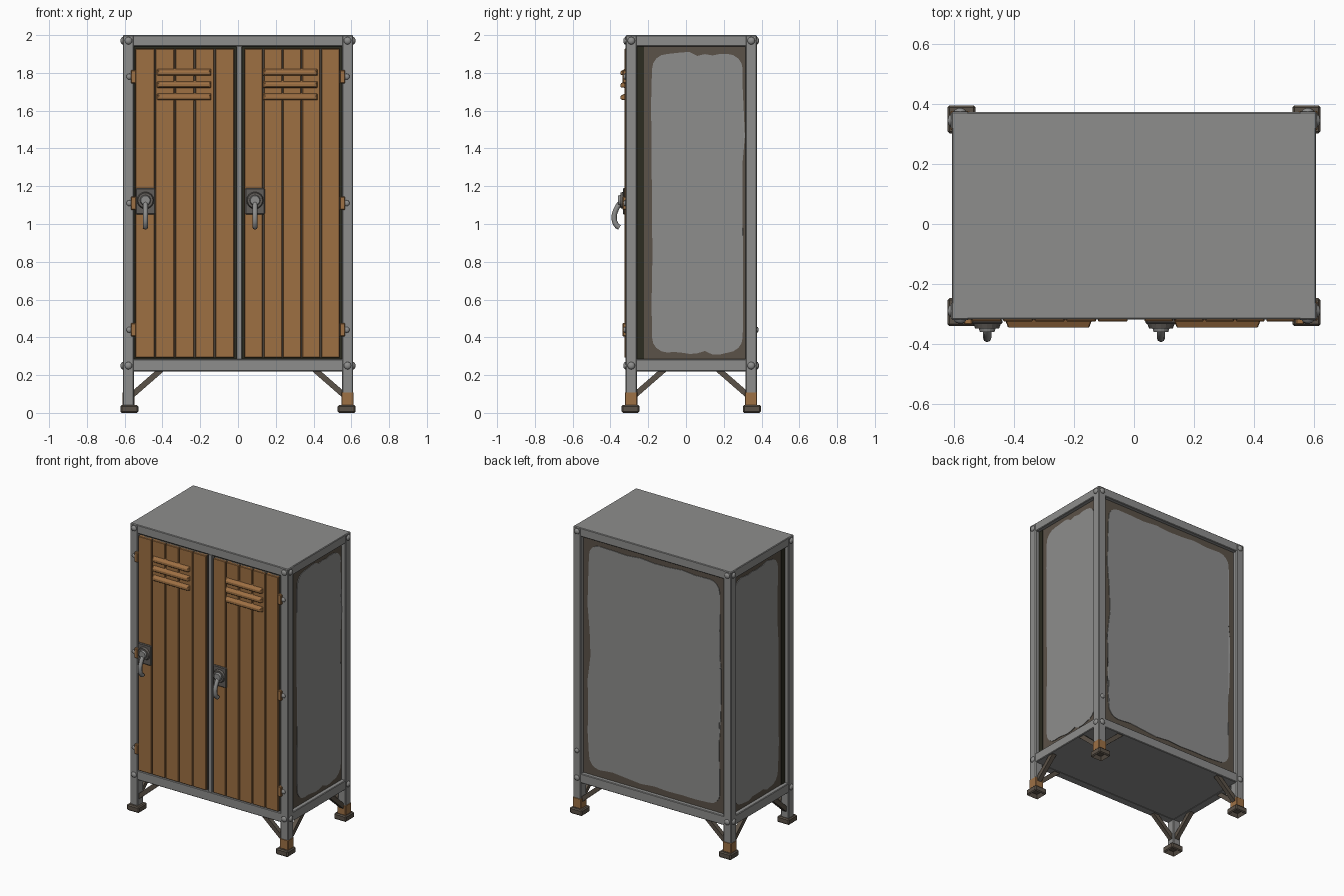
import bpy, bmesh, math, random
from mathutils import Vector

random.seed(4)
if "Cube" in bpy.data.objects:
    bpy.data.objects.remove(bpy.data.objects["Cube"])


def material(name, rgb):
    m = bpy.data.materials.new(name)
    m.use_nodes = True
    m.diffuse_color = (*rgb, 1)
    m.node_tree.nodes["Principled BSDF"].inputs["Base Color"].default_value = (*rgb, 1)
    return m


grey = material("painted grey steel", (0.27, 0.27, 0.265))
wood = material("orange brown wood", (0.34, 0.16, 0.055))
rust = material("orange rust", (0.34, 0.165, 0.06))
brown = material("weathered brown", (0.105, 0.085, 0.065))
iron = material("dark iron", (0.12, 0.11, 0.10))
shadow = material("grimy black", (0.025, 0.025, 0.015))


def finish(bm, name, mat, smooth=False):
    bmesh.ops.recalc_face_normals(bm, faces=bm.faces)
    me = bpy.data.meshes.new(name)
    bm.to_mesh(me)
    bm.free()
    me.materials.append(mat)
    ob = bpy.data.objects.new(name, me)
    bpy.context.collection.objects.link(ob)
    if smooth:
        for p in me.polygons:
            p.use_smooth = True
    return ob


def box(name, mat, x, y, z, bevel=0.0):
    """Box from (min, max) ranges, optionally with bevelled edges."""
    bm = bmesh.new()
    bmesh.ops.create_cube(bm, size=1)
    for v in bm.verts:
        v.co = [r[0] + (c + 0.5) * (r[1] - r[0]) for r, c in zip((x, y, z), v.co)]
    if bevel:
        bmesh.ops.bevel(bm, geom=bm.edges[:], offset=bevel, segments=1, affect='EDGES')
    return finish(bm, name, mat)


def around(c, half):
    return (c - half, c + half)


def aim(bm, centre, direction):
    rot = Vector(direction).to_track_quat('Z', 'Y')
    for v in bm.verts:
        v.co = rot @ v.co + Vector(centre)


def bolt(name, centre, direction, r=0.02, mat=grey):
    bm = bmesh.new()
    bmesh.ops.create_uvsphere(bm, u_segments=12, v_segments=8, radius=r)
    bmesh.ops.scale(bm, vec=(1, 1, 0.6), verts=bm.verts)
    aim(bm, centre, direction)
    finish(bm, name, mat, True)


def disc(name, mat, centre, r1, r2, depth):
    bm = bmesh.new()
    bmesh.ops.create_cone(bm, cap_ends=True, segments=16, radius1=r1, radius2=r2, depth=depth)
    aim(bm, centre, (0, -1, 0))
    finish(bm, name, mat)


def strut(name, a, b, width):
    a, b = Vector(a), Vector(b)
    bm = bmesh.new()
    bmesh.ops.create_cube(bm, size=1)
    bmesh.ops.scale(bm, vec=(width, width, (b - a).length), verts=bm.verts)
    aim(bm, (a + b) / 2, b - a)
    finish(bm, name, brown)


def worn_paint(name, u, z, place):
    """Thin plate with rounded, uneven edges; place maps (u, z) to 3D."""
    cu, cz = sum(u) / 2, sum(z) / 2
    hu, hz, r = (u[1] - u[0]) / 2, (z[1] - z[0]) / 2, 0.08
    outline = []
    corners = [(1, 1), (-1, 1), (-1, -1), (1, -1)]
    for i, (sx, sz) in enumerate(corners):
        for k in range(5):
            a = math.pi / 2 * (i + k / 4)
            outline.append((cu + sx * (hu - r) + r * math.cos(a), cz + sz * (hz - r) + r * math.sin(a)))
        nx, nz = corners[(i + 1) % 4]
        start = outline[-1]
        end = (cu + nx * (hu - r) + r * math.cos(a), cz + nz * (hz - r) + r * math.sin(a))
        for k in range(1, 8):
            w = random.uniform(-0.012, 0.012)
            outline.append((start[0] + (end[0] - start[0]) * k / 8 + w * abs(math.cos(a)),
                            start[1] + (end[1] - start[1]) * k / 8 + w * abs(math.sin(a))))
    bm = bmesh.new()
    f = bm.faces.new([bm.verts.new(place(p, q)) for p, q in outline])
    bmesh.ops.triangulate(bm, faces=[f])
    ob = finish(bm, name, grey)
    mod = ob.modifiers.new("thickness", 'SOLIDIFY')
    mod.thickness = 0.004
    mod.offset = 0


# Corner posts, legs, feet and braces
X, YF, YB, W = 0.61, -0.32, 0.375, 0.06
for sx, side in ((-1, "right"), (1, "left")):
    for y0, sy, end in ((YF, -1, "front"), (YB, 1, "back")):
        tag = f"{end}_{side}"
        px, py = sx * (X - W / 2), y0 - sy * W / 2
        box("post_" + tag, grey, around(px, W / 2), around(py, W / 2), (0.03, 2.0), 0.005)
        if (sx, sy) != (-1, -1):
            box("rust_band_" + tag, rust, around(px, 0.032), around(py, 0.032), (0.04, 0.11), 0.003)
        foot = box("foot_" + tag, brown, around(sx * 0.575, 0.047), around(py - sy * -0.004, 0.047), (0, 0.042), 0.007)
        bm = bmesh.new()
        bm.from_mesh(foot.data)
        base = min(bm.faces, key=lambda f: f.calc_center_median().z)
        bmesh.ops.inset_region(bm, faces=[base], thickness=0.018)
        bmesh.ops.translate(bm, vec=(0, 0, 0.025), verts=base.verts)
        bm.to_mesh(foot.data)
        bm.free()
        strut("brace_x_" + tag, (px - sx * 0.02, py, 0.095), (px - sx * 0.175, py, 0.23), 0.03)
        strut("brace_y_" + tag, (px, py - sy * 0.02, 0.095), (px, py - sy * 0.175, 0.23), 0.03)
        for z in (0.25, 1.97):
            bolt("bolt_end_" + tag, (px, y0, z), (0, sy, 0))
            bolt("bolt_side_" + tag, (sx * X, py, z), (sx, 0, 0))
bolt("bolt_back_extra", (0.58, YB, 0.44), (0, 1, 0), 0.016)

# Top and bottom rails
for z, level in ((0.22, "bottom"), (1.94, "top")):
    zr = (z, z + (0.06 if level == "top" else 0.065))
    for y, end in (((YF + 0.002, YF + W), "front"), ((YB - W, YB - 0.002), "back")):
        box(f"rail_{level}_{end}", grey, (-0.56, 0.56), y, zr, 0.004)
    for s, side in ((-1, "right"), (1, "left")):
        box(f"rail_{level}_{side}", grey, around(s * 0.578, 0.03), (-0.27, 0.325), zr, 0.004)

# Roof and floor
box("roof", grey, (-0.607, 0.607), (-0.317, 0.373), (1.96, 2.0), 0.006)
box("floor", grey, (-0.575, 0.575), (-0.285, 0.34), (0.222, 0.25))

# Side and back panels with worn paint
for s, side in ((-1, "right"), (1, "left")):
    box("panel_" + side, brown, around(s * 0.57, 0.01), (-0.29, 0.34), (0.24, 1.96))
    box("grime_strip_" + side, shadow, around(s * 0.58, 0.003), (-0.262, -0.222), (0.28, 1.945))
    worn_paint("paint_" + side, (-0.18, 0.3), (0.32, 1.9), lambda u, z: (s * 0.582, u, z))
box("panel_back", brown, (-0.57, 0.57), (0.325, 0.345), (0.24, 1.96))
worn_paint("paint_back", (-0.505, 0.505), (0.335, 1.895), lambda u, z: (u, 0.347, z))

# Dark backing and centre divider
box("door_backing", shadow, (-0.56, 0.56), (-0.295, -0.27), (0.25, 1.96))
box("centre_divider", grey, (-0.009, 0.022), (-0.318, -0.28), (0.28, 1.945), 0.004)


def louvre(name, x, z):
    bm = bmesh.new()
    bmesh.ops.create_cube(bm, size=1)
    for v in bm.verts:
        front = v.co.y < 0
        half = 0.135 if front else 0.147
        height = (-0.016 if v.co.z < 0 else 0.004) if front else (-0.021 if v.co.z < 0 else 0.021)
        v.co = (x + math.copysign(half, v.co.x), -0.346 if front else -0.315, z + height)
    bmesh.ops.bevel(bm, geom=bm.edges[:], offset=0.003, segments=1, affect='EDGES')
    finish(bm, name, wood)


# Doors: planks, louvres, hinges and handles
for left, right, lock_x, vent_x, tag in ((-0.545, -0.018, -0.49, -0.285, "right"),
                                         (0.032, 0.54, 0.09, 0.278, "left")):
    step = (right - left) / 5
    box("door_core_" + tag, brown, (left, right), (-0.312, -0.285), (0.292, 1.928))
    for i in range(5):
        box(f"plank_{tag}_{i + 1}", wood, (left + i * step + 0.003, left + (i + 1) * step - 0.003),
            (-0.325, -0.3), (0.292, 1.928), 0.003)
    for z in (1.805, 1.74, 1.675):
        louvre("louvre_" + tag, vent_x, z)
    s = -1 if tag == "right" else 1
    for z in (0.44, 1.11, 1.78):
        box("hinge_" + tag, rust, around(s * 0.553, 0.014), (-0.336, -0.3), around(z, 0.035), 0.004)
        bolt("hinge_bolt_" + tag, (s * 0.575, -0.322, z), (0, -1, 0), 0.016)
    box("lock_plate_" + tag, iron, around(lock_x, 0.052), (-0.334, -0.318), (1.05, 1.19), 0.005)
    disc("lock_collar_" + tag, iron, (lock_x, -0.34, 1.125), 0.046, 0.04, 0.016)
    disc("lock_hub_" + tag, grey, (lock_x, -0.352, 1.125), 0.03, 0.024, 0.018)
    # Hooked lever swept along a curve
    cu = bpy.data.curves.new("handle_" + tag, 'CURVE')
    cu.dimensions = '3D'
    cu.bevel_depth = 0.014
    cu.bevel_resolution = 2
    cu.use_fill_caps = True
    sp = cu.splines.new('BEZIER')
    path = [(-0.345, 1.115), (-0.366, 1.085), (-0.38, 1.03), (-0.365, 0.99), (-0.352, 0.982)]
    sp.bezier_points.add(len(path) - 1)
    for p, (y, z) in zip(sp.bezier_points, path):
        p.co = (lock_x, y, z)
        p.handle_left_type = p.handle_right_type = 'AUTO'
    cu.materials.append(grey)
    handle = bpy.data.objects.new("handle_" + tag, cu)
    bpy.context.collection.objects.link(handle)
    bpy.ops.object.select_all(action='DESELECT')
    handle.select_set(True)
    bpy.context.view_layer.objects.active = handle
    bpy.ops.object.convert(target='MESH')
